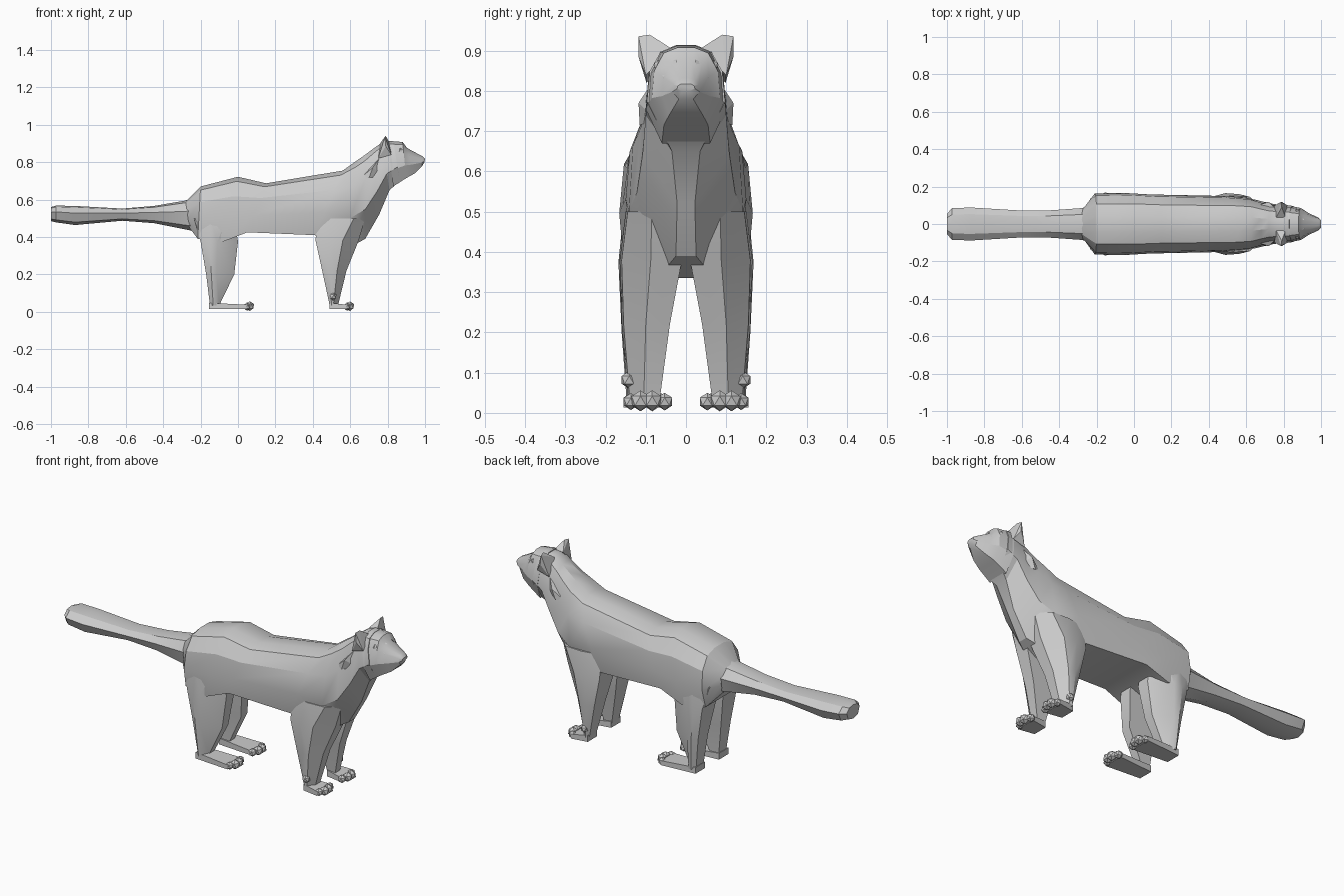
import bpy, bmesh
from mathutils import Vector, Matrix

if "Cube" in bpy.data.objects:
    bpy.data.objects.remove(bpy.data.objects["Cube"])


def finish(bm, name, smooth=True):
    bmesh.ops.recalc_face_normals(bm, faces=bm.faces[:])
    me = bpy.data.meshes.new(name)
    bm.to_mesh(me)
    bm.free()
    ob = bpy.data.objects.new(name, me)
    bpy.context.collection.objects.link(ob)
    if smooth:
        bpy.ops.object.select_all(action='DESELECT')
        ob.select_set(True)
        bpy.context.view_layer.objects.active = ob
        bpy.ops.object.shade_smooth_by_angle(angle=0.45)
    return ob


def loft(name, rings):
    bm = bmesh.new()
    loops = [[bm.verts.new(p) for p in r] for r in rings]
    n = len(loops[0])
    for a, b in zip(loops, loops[1:]):
        for i in range(n):
            j = (i + 1) % n
            bm.faces.new((a[i], a[j], b[j], b[i]))
    bm.faces.new(loops[0])
    bm.faces.new(loops[-1])
    return finish(bm, name)


def hull(name, pts, s):
    bm = bmesh.new()
    for x, y, z in pts:
        bm.verts.new((x, y * s, z))
    r = bmesh.ops.convex_hull(bm, input=bm.verts[:])
    junk = [v for v in bm.verts if not v.link_faces]
    bmesh.ops.delete(bm, geom=junk, context='VERTS')
    return finish(bm, name, False)


def body_ring(xt, zt, xb, zb, w, wb):
    top, low = Vector((xt, 0, zt)), Vector((xb, 0, zb))
    half = [(0.25 * w, 1), (0.65 * w, 0.93), (0.93 * w, 0.7), (w, 0.35), (wb, 0)]
    pts = [low.lerp(top, t) + Vector((0, y, 0)) for y, t in half]
    return pts + [Vector((p.x, -p.y, p.z)) for p in reversed(pts)]


# Body, neck and head: top point, bottom point, half width, bottom half width
loft("body", [body_ring(*r) for r in [
    (-.28, .59, -.26, .45, .085, .05),
    (-.20, .67, -.215, .39, .163, .14),
    (0, .722, -.08, .375, .166, .155),
    (.15, .687, .05, .425, .158, .15),
    (.56, .755, .41, .41, .15, .14),
    (.63, .805, .58, .335, .142, .07),
    (.68, .84, .68, .39, .122, .025),
    (.72, .87, .755, .52, .108, .022),
    (.77, .905, .81, .65, .10, .035),
    (.83, .913, .865, .70, .097, .06)]])

# Muzzle with brow step
loft("head", [body_ring(*r) for r in [
    (.80, .914, .83, .67, .10, .06),
    (.88, .908, .90, .715, .085, .055),
    (.905, .875, .945, .74, .06, .042),
    (.985, .832, .985, .78, .034, .018),
    (1.0, .818, .997, .80, .022, .01)]])


# Tail, flattened and slightly bushy
def tail_ring(x, zb, zt, w):
    c, h = (zb + zt) / 2, (zt - zb) / 2
    prof = [(1, .25), (.6, .85), (0, 1), (-.6, .85), (-1, .25),
            (-.75, -.7), (0, -1), (.75, -.7)]
    return [(x, y * w, c + z * h) for y, z in prof]


loft("tail", [tail_ring(*r) for r in [
    (-1.0, .485, .56, .055), (-.972, .478, .568, .085), (-.87, .464, .566, .088),
    (-.62, .487, .552, .073), (-.45, .474, .566, .073),
    (-.28, .44, .595, .085), (-.18, .42, .64, .11)]])


# Legs: z, back x, outer front x, front x, inner y, outer y
def leg(name, rows, s):
    loft(name, [[(xb, s * y0, z), (xb, s * (y1 - .02), z), ((xb + xo) / 2, s * y1, z),
                 (xo, s * (y1 - .005), z), (xf, s * (y0 + y1) / 2, z), (xf, s * y0, z)]
                for z, xb, xo, xf, y0, y1 in rows])


HIND = [(.50, -.235, -.06, -.02, .03, .155), (.375, -.20, -.11, 0, .03, .168),
        (.20, -.17, -.115, -.02, .055, .16), (.035, -.15, -.115, -.10, .065, .148)]
FORE = [(.50, .42, .62, .68, .02, .15), (.38, .415, .56, .645, .01, .165),
        (.22, .45, .53, .58, .04, .16), (.035, .49, .51, .535, .065, .145)]

for s, side in ((1, "left"), (-1, "right")):
    leg("hind_leg_" + side, HIND, s)
    leg("front_leg_" + side, FORE, s)

    # Feet and toes
    for part, x0, x1 in (("hind", -.155, .045), ("front", .49, .58)):
        hull(f"{part}_foot_{side}", [(x, y, z) for x, a in ((x0, .06), (x1, .045))
                                     for y in (a, .2 - a) for z in (.014, .048 - .01 * (x == x1))], s)
        bm = bmesh.new()
        toes = [(x1 + .005, .053, .028, .022), (x1 + .018, .084, .03, .026),
                (x1 + .018, .113, .03, .026), (x1 + .002, .137, .028, .021)]
        if part == "front":
            toes.append((.507, .141, .082, .022))
        for x, y, z, r in toes:
            bmesh.ops.create_icosphere(bm, subdivisions=1, radius=r,
                                       matrix=Matrix.Translation((x, s * y, z)))
        finish(bm, f"{part}_toes_{side}", False)

    # Ears, brows and neck ruffs
    hull("ear_" + side, [(.76, .035, .90), (.81, .035, .905), (.75, .098, .82), (.82, .10, .84),
                         (.79, .09, .94), (.785, .118, .936), (.79, .118, .885)], s)
    hull("brow_" + side, [(.85, .03, .90), (.91, .022, .875), (.87, .078, .87), (.93, .05, .825),
                          (.84, .08, .82), (.90, .072, .80)], s)
    hull("ruff_" + side, [(.66, .10, .72), (.755, .085, .82), (.72, .118, .77),
                          (.70, .115, .715), (.78, .075, .73)], s)
